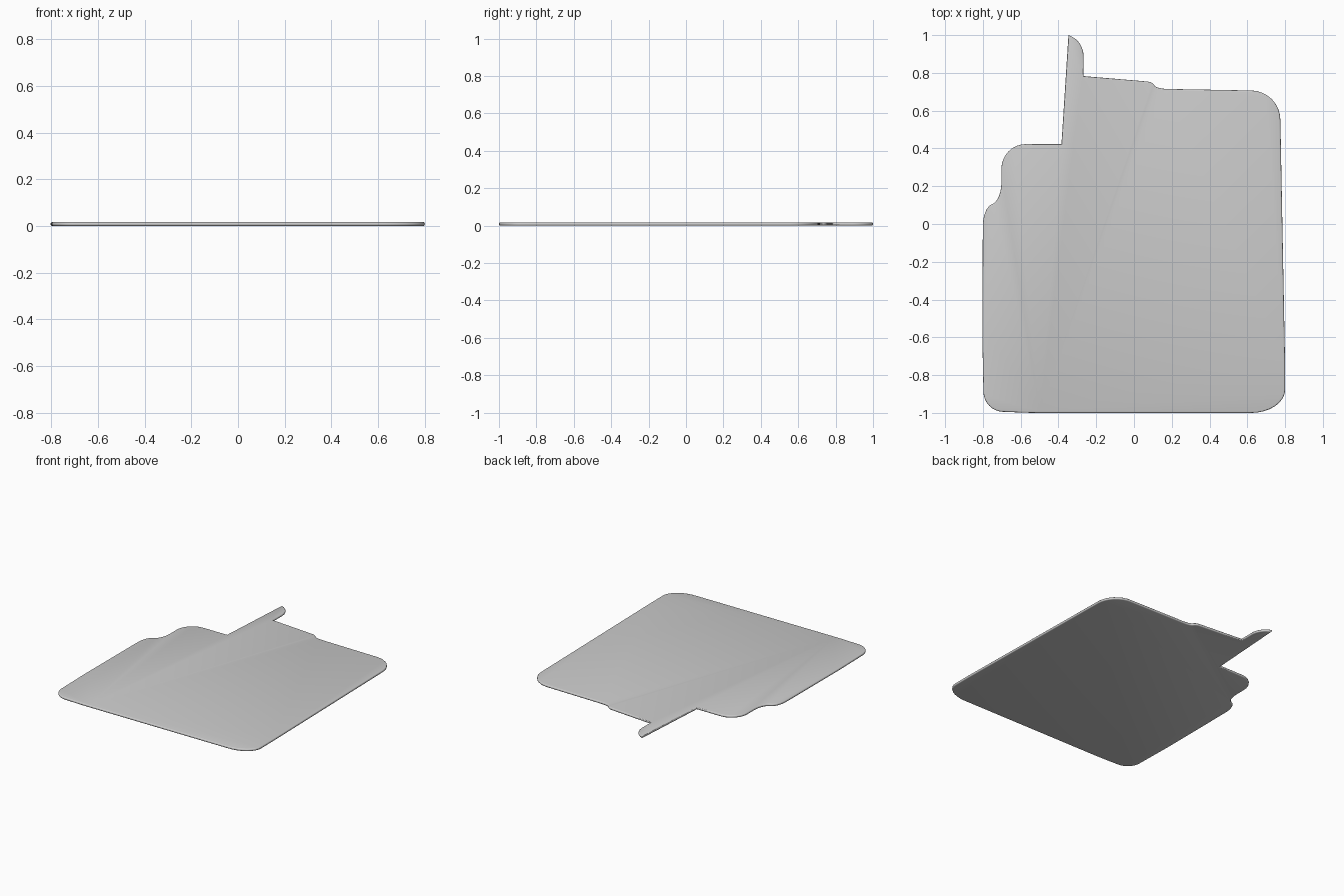
import bpy, bmesh, math
from mathutils import Vector

if "Cube" in bpy.data.objects:
    bpy.data.objects.remove(bpy.data.objects["Cube"])

THICK = 0.017
ROUND = 0.007

# Outline corners, counter-clockwise: x, y, fillet length along each side
CORNERS = [
    (-0.795, -0.99, 0.10), (-0.55, -1.0, 0.05), (0.80, -1.0, 0.18),
    (0.80, -0.75, 0.05), (0.772, 0.704, 0.15), (0.118, 0.716, 0.06),
    (0.098, 0.752, 0.03),
    (-0.267, 0.783, 0), (-0.267, 0.968, 0.08), (-0.347, 1.0, 0),
    (-0.384, 0.423, 0), (-0.702, 0.423, 0.13), (-0.702, 0.125, 0.10),
    (-0.80, 0.085, 0.10), (-0.803, -0.60, 0.05),
]


def fillet_outline(corners, steps=8):
    """Replace each corner with a smooth rounded arc."""
    out = []
    n = len(corners)
    for i, (x, y, r) in enumerate(corners):
        p = Vector((x, y))
        if r == 0:
            out.append(p)
            continue
        a = Vector(corners[i - 1][:2]) - p
        b = Vector(corners[(i + 1) % n][:2]) - p
        ra, rb = min(r, a.length * 0.9), min(r, b.length * 0.9)
        if corners[i - 1][2]:
            ra = min(ra, a.length * 0.49)
        if corners[(i + 1) % n][2]:
            rb = min(rb, b.length * 0.49)
        start, end = p + a.normalized() * ra, p + b.normalized() * rb
        # conic weight keeps the corner close to a circular arc
        w = math.sin(a.angle(b) / 2)
        for k in range(steps + 1):
            t = k / steps
            c0, c1, c2 = (1 - t) ** 2, 2 * w * t * (1 - t), t * t
            out.append((start * c0 + p * c1 + end * c2) / (c0 + c1 + c2))
    return out


# Flat mat: extruded outline
bm = bmesh.new()
base = bm.faces.new([bm.verts.new((p.x, p.y, 0)) for p in fillet_outline(CORNERS)])
ext = bmesh.ops.extrude_face_region(bm, geom=[base], use_keep_orig=True)
bmesh.ops.translate(bm, vec=(0, 0, THICK),
                    verts=[g for g in ext["geom"] if isinstance(g, bmesh.types.BMVert)])
bmesh.ops.recalc_face_normals(bm, faces=bm.faces)

# Rounded rim along the upper and lower edges
rim = [e for e in bm.edges if abs(e.verts[0].co.z - e.verts[1].co.z) < 1e-6]
bmesh.ops.bevel(bm, geom=rim, offset=ROUND, segments=3, profile=0.5,
                affect='EDGES', clamp_overlap=False)

mesh = bpy.data.meshes.new("floor_mat")
bm.to_mesh(mesh)
bm.free()
mat_obj = bpy.data.objects.new("floor_mat", mesh)
bpy.context.collection.objects.link(mat_obj)
bpy.context.view_layer.objects.active = mat_obj
mat_obj.select_set(True)
bpy.ops.object.shade_smooth_by_angle(angle=math.radians(35))
